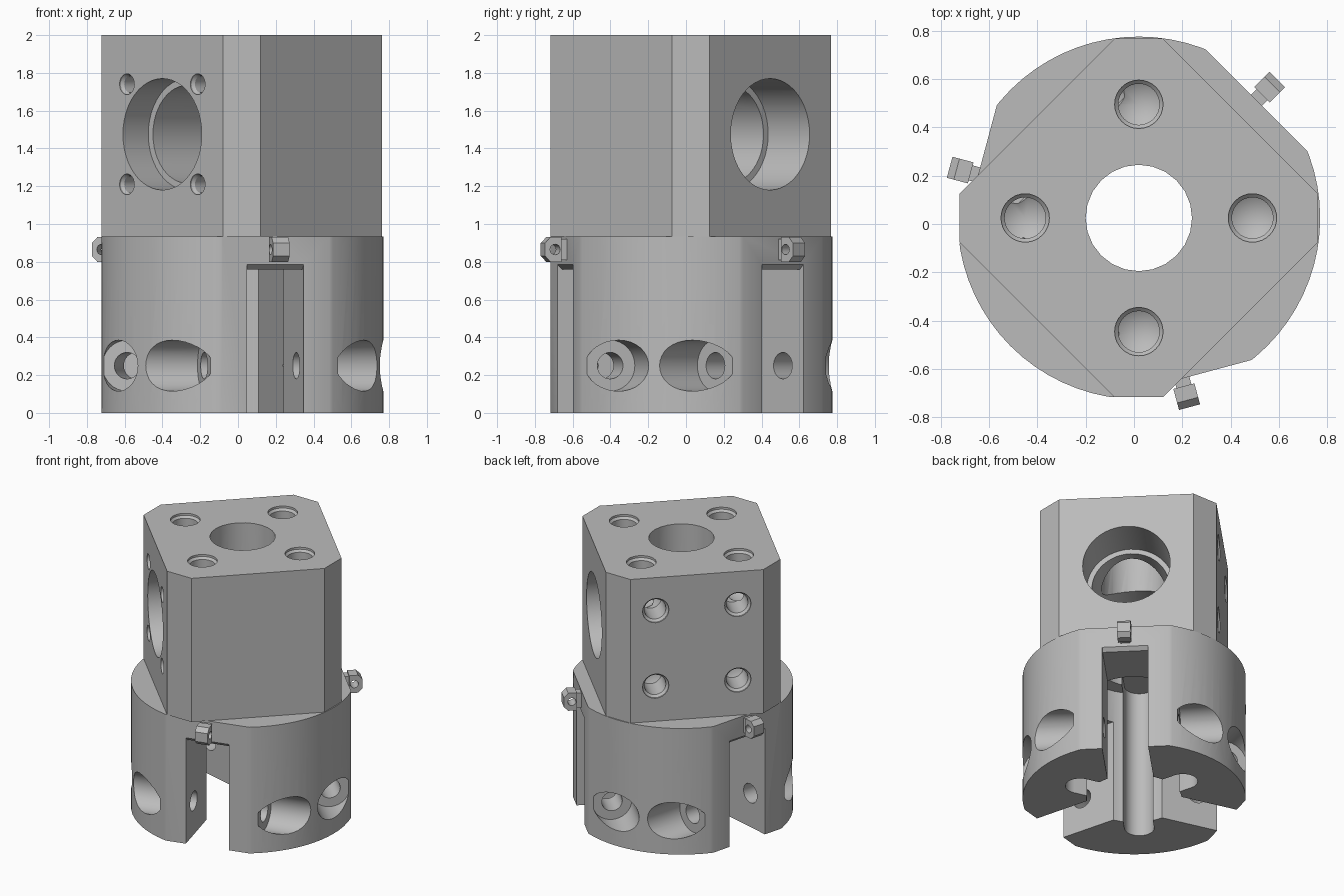
import bpy, bmesh, math
from mathutils import Vector, Matrix

if "Cube" in bpy.data.objects:
    bpy.data.objects.remove(bpy.data.objects["Cube"])

AXIS = (0.02, 0.025, 0)      # tool axis, off centre because of the lugs
R, STEP, TOP = 0.75, 0.935, 2.0
SLOTS = (45, 165, 285)

steel = bpy.data.materials.new("plain_grey")
steel.use_nodes = True
GREY = (0.5, 0.5, 0.5, 1)
steel.diffuse_color = GREY
steel.node_tree.nodes["Principled BSDF"].inputs["Base Color"].default_value = GREY


def polar(angle, r, z=0.0, side=0.0):
    """Point at a radius along an angle, pushed sideways."""
    a = math.radians(angle)
    return Vector((r * math.cos(a) - side * math.sin(a),
                   r * math.sin(a) + side * math.cos(a), z))


def make(name, bm):
    bmesh.ops.recalc_face_normals(bm, faces=bm.faces)
    mesh = bpy.data.meshes.new(name)
    bm.to_mesh(mesh)
    bm.free()
    mesh.materials.append(steel)
    ob = bpy.data.objects.new(name, mesh)
    ob.location = AXIS
    bpy.context.collection.objects.link(ob)
    return ob


def prism(name, points, vector):
    """Closed outline swept along a vector."""
    bm = bmesh.new()
    face = bm.faces.new([bm.verts.new(p) for p in points])
    moved = bmesh.ops.extrude_face_region(bm, geom=[face])["geom"]
    bmesh.ops.translate(bm, vec=vector, verts=[v for v in moved if isinstance(v, bmesh.types.BMVert)])
    return make(name, bm)


def turned(name, profile, start=(0, 0, 0), direction=(0, 0, 1), sides=48):
    """Turned solid from (distance, radius) pairs along a direction."""
    bm = bmesh.new()
    rings = []
    for d, r in profile:
        n = sides if r > 0 else 1
        rings.append([bm.verts.new((r * math.cos(math.tau * i / n),
                                    r * math.sin(math.tau * i / n), d)) for i in range(n)])
    for a, b in zip(rings, rings[1:]):
        for i in range(sides):
            j = (i + 1) % sides
            if len(b) == 1:
                bm.faces.new((a[i], a[j], b[0]))
            else:
                bm.faces.new((a[i], a[j], b[j], b[i]))
    for ring in (rings[0], rings[-1]):
        if len(ring) > 1:
            bm.faces.new(ring)
    turn = Vector(direction).to_track_quat('Z', 'Y').to_matrix().to_4x4()
    bmesh.ops.transform(bm, matrix=Matrix.Translation(start) @ turn, verts=bm.verts)
    return make(name, bm)


def radial_box(name, angle, r0, r1, half, z0, z1):
    corners = [polar(angle, r, z0, s) for r, s in ((r0, -half), (r1, -half), (r1, half), (r0, half))]
    return prism(name, corners, (0, 0, z1 - z0))


def radial_profile(name, angle, outline, half):
    """Outline of (radius, height) pairs, swept sideways across an angle."""
    return prism(name, [polar(angle, r, z, -half) for r, z in outline], polar(angle, 0, 0, 2 * half))


def combine(ob, parts, operation='DIFFERENCE'):
    for part in parts:
        part.hide_render = True
        mod = ob.modifiers.new("shape", 'BOOLEAN')
        mod.operation, mod.solver, mod.object = operation, 'EXACT', part
    bpy.context.view_layer.update()
    graph = bpy.context.evaluated_depsgraph_get()
    mesh = bpy.data.meshes.new_from_object(ob.evaluated_get(graph))
    ob.modifiers.clear()
    ob.data = mesh
    for part in parts:
        bpy.data.objects.remove(part)


def finish(ob):
    bpy.ops.object.select_all(action='DESELECT')
    ob.select_set(True)
    bpy.context.view_layer.objects.active = ob
    bpy.ops.object.shade_smooth_by_angle(angle=math.radians(25))


# Round lower body with a flat at every jaw slot
body = turned("chuck_body", [(0, R), (STEP, R)], sides=72)
combine(body, [radial_box("flat_cut", a, 0.688, 1, 0.6, -0.1, 1.2) for a in SLOTS])

# Square upper block with cut corners
HALF, CORNER = 0.595, 0.1
outline = []
for face in (45, 135, 225, 315):
    side = HALF - CORNER * math.sqrt(2)
    outline += [polar(face, HALF, STEP, -side), polar(face, HALF, STEP, side)]
block = prism("upper_block", outline, (0, 0, TOP - STEP))
combine(body, [block], 'UNION')

cuts = []
# Stepped bore through the middle
cuts.append(turned("bore_cut", [(-0.1, 0.32), (1.0, 0.32)]))
cuts.append(turned("top_bore_cut", [(0.5, 0.22), (2.1, 0.22)], sides=24))

for a in SLOTS:
    # Jaw slot with a bevelled upper lip
    cuts.append(radial_box("slot_cut", a, 0, 1, 0.155, -0.1, 0.76))
    cuts.append(radial_profile("lip_cut", a, [(0.66, 0.75), (0.66, 0.757), (0.688, 0.785),
                                              (0.75, 0.847), (0.75, 0.75)], 0.155))
    # Round-ended groove in the sector between slots
    g = a + 60
    cuts.append(radial_box("groove_cut", g, 0, 0.4, 0.1, -0.1, 1.1))
    cuts.append(turned("groove_end_cut", [(-0.1, 0.1), (1.1, 0.1)], polar(g, 0.4)))
    # Counterbored clamp screw holes on both sides of the slot
    for s in (-1, 1):
        cuts.append(turned("screw_cut", [(0.1, 0.07), (0.35, 0.07), (0.35, 0.135), (0.9, 0.135)],
                           polar(a, 0.535, 0.25), polar(a, 0, 0, s), 32))

# Blind holes with drill points in the top
for a in (0, 90, 180, 270):
    cuts.append(turned("top_hole_cut", [(-0.05, 0.1), (0.015, 0.1), (0.03, 0.085), (0.3, 0.085), (0.35, 0)],
                       polar(a, 0.47, TOP), (0, 0, -1), 32))

# Large stepped ports on opposite faces
MID = 1.475
for a, depth in ((225, 0.19), (45, 0.31)):
    cuts.append(turned("port_cut", [(-0.1, 0.295), (depth, 0.295), (depth, 0.26), (0.6, 0.26)],
                       polar(a, HALF, MID), -polar(a, 1)))

# Screw holes in groups of four on two faces
for a, off, r in ((225, 0.265, 0.055), (135, 0.28, 0.09)):
    for s in (-off, off):
        for h in (-off, off):
            cuts.append(turned("face_hole_cut", [(-0.05, r), (0.01, r), (0.025, r * 0.82),
                                                 (0.2, r * 0.82), (0.24, 0)],
                               polar(a, HALF, MID + h, s), -polar(a, 1), 24))
combine(body, cuts)
finish(body)

# Pierced lugs above the slots
for name, a in zip(("back_left_lug", "back_right_lug", "front_lug"), SLOTS):
    lug = radial_profile(name, a, [(0.72, 0.8), (0.78, 0.8), (0.81, 0.83), (0.81, 0.9),
                                   (0.78, 0.93), (0.72, 0.93)], 0.045)
    neck = radial_box("neck", a, 0.67, 0.76, 0.032, 0.81, 0.92)
    combine(lug, [neck], 'UNION')
    hole = turned("lug_hole_cut", [(-0.1, 0.028), (0.1, 0.028)],
                  polar(a, 0.755, 0.865), polar(a, 0, 0, 1), 16)
    combine(lug, [hole])
    finish(lug)
